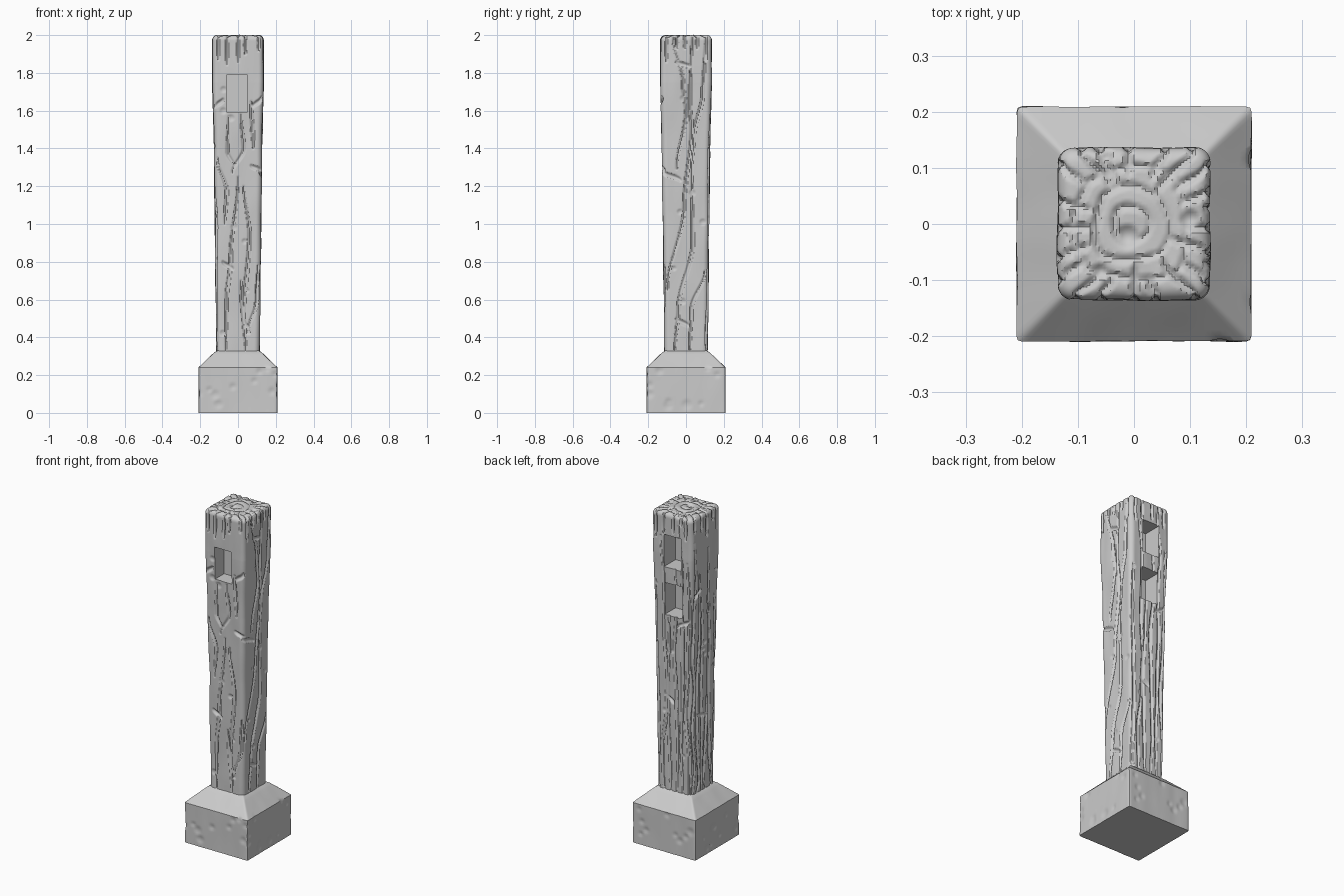
import bpy, bmesh, math, random
from mathutils import Vector, Matrix, noise, kdtree
from mathutils.geometry import interpolate_bezier

random.seed(7)
if "Cube" in bpy.data.objects:
    bpy.data.objects.remove(bpy.data.objects["Cube"])

grey = bpy.data.materials.new("weathered_grey")
grey.use_nodes = True
grey.diffuse_color = (0.6, 0.6, 0.6, 1)
grey.node_tree.nodes["Principled BSDF"].inputs["Base Color"].default_value = (0.6, 0.6, 0.6, 1)

TOP = 2.0


def ramp(z, keys):
    """Piecewise linear half width over height."""
    for (za, ha), (zb, hb) in zip(keys, keys[1:]):
        if z <= zb:
            return ha + (hb - ha) * max(0, (z - za) / (zb - za))
    return keys[-1][1]


def post_half(z):
    return ramp(z, [(0.28, 0.114), (1, 0.122), (1.4, 0.127), (1.75, 0.136), (2, 0.136)])


def base_half(z):
    return ramp(z, [(0, 0.209), (0.24, 0.209), (0.33, 0.115)])


def turn(side):
    """Sides run front, +x, back, -x."""
    return Matrix.Rotation(side * math.pi / 2, 3, 'Z')


def rounded(p, half, top, r):
    """Round a box point; give the surface point and its outward normal."""
    k = half - r
    inner = Vector((max(-k, min(k, p.x)), max(-k, min(k, p.y)), min(p.z, top - r)))
    n = (p - inner).normalized()
    return inner + n * r, n


class Carving:
    """Collects groove and dent samples, then tells how deep to press a point."""
    def __init__(self):
        self.marks = []

    def dent(self, p, width, depth):
        self.marks.append((p, width, depth))

    def line(self, points, width, depth, place):
        for i, (a, b) in enumerate(zip(points, points[1:])):
            a, b = Vector((*a, 0)), Vector((*b, 0))
            lift = Vector((0, (b.y - a.y) / 3, 0))
            count = max(4, int((b - a).length / 0.003))
            for j, q in enumerate(interpolate_bezier(a, a + lift, b - lift, b, count)):
                t = (i + j / count) / (len(points) - 1)
                fade = 0.55 + 0.45 * math.sin(math.pi * min(1, t))
                self.dent(place(q.x, q.y), width * fade, depth * fade)

    def ready(self):
        self.tree = kdtree.KDTree(len(self.marks))
        for i, m in enumerate(self.marks):
            self.tree.insert(m[0], i)
        self.tree.balance()
        self.reach = max(m[1] for m in self.marks)

    def depth(self, p):
        press = 0
        for _, i, d in self.tree.find_range(p, self.reach):
            _, w, deep = self.marks[i]
            if d < w:
                press = max(press, deep * (1 - (d / w) ** 2))
        return press


def block(name, half, z0, z1, n, m, r, carving, wobble):
    """Square block of fine quads, rounded, then pressed in by the carving."""
    bm = bmesh.new()
    ring = [(i / n * 2 - 1, -1) for i in range(n)]
    cells = [tuple(turn(s) @ Vector((*p, 0)))[:2] for s in range(4) for p in ring]

    def vert(x, y, z):
        h = half(z)
        p, nrm = rounded(Vector((x * h, y * h, z)), h, z1, r)
        push = carving.depth(p) + wobble * noise.noise(Vector((p.x * 14, p.y * 14, p.z * 5)))
        return bm.verts.new(p - nrm * push)

    rows = [[vert(x, y, z0 + (z1 - z0) * j / m) for x, y in cells] for j in range(m + 1)]
    for low, high in zip(rows, rows[1:]):
        for i in range(4 * n):
            k = (i + 1) % (4 * n)
            bm.faces.new((low[i], low[k], high[k], high[i]))
    bm.faces.new(rows[0][::-1])
    # top cap shares the last row as its rim
    rim = {(round((x + 1) * n / 2), round((y + 1) * n / 2)): v for (x, y), v in zip(cells, rows[-1])}
    cap = [[rim.get((i, j)) or vert(i / n * 2 - 1, j / n * 2 - 1, z1)
            for j in range(n + 1)] for i in range(n + 1)]
    for i in range(n):
        for j in range(n):
            bm.faces.new((cap[i][j], cap[i + 1][j], cap[i + 1][j + 1], cap[i][j + 1]))
    mesh = bpy.data.meshes.new(name)
    bm.to_mesh(mesh)
    bm.free()
    mesh.materials.append(grey)
    obj = bpy.data.objects.new(name, mesh)
    bpy.context.collection.objects.link(obj)
    return obj


def on_side(side):
    def place(u, z):
        h = post_half(z)
        p, _ = rounded(turn(side) @ Vector((max(-h, min(h, u)), -h, z)), h, TOP, 0.028)
        return p
    return place


def on_top(x, y):
    h = post_half(TOP)
    return rounded(Vector((max(-h, min(h, x)), max(-h, min(h, y)), TOP)), h, TOP, 0.028)[0]


# long grain cracks, as (across, height) on the front and +x sides
grain = {
    0: [[(-.05, 1.57), (-.055, 1.38), (-.02, 1.3)], [(.015, 1.58), (.03, 1.4), (-.03, 1.27)],
        [(-.11, 1.35), (-.06, 1.17), (-.07, 1)], [(0, 1.25), (-.04, .8), (-.06, .6), (-.065, .33)],
        [(.03, 1.2), (.06, .95), (.03, .5), (.06, .42)], [(.11, .78), (.1, .6), (.05, .42)],
        [(.015, .7), (.04, .33)], [(.07, 1.65), (.08, 1.4)]],
    1: [[(-.07, 2), (-.015, 1.74), (0, 1.6), (-.05, 1.29)],
        [(.03, 2), (.02, 1.66), (.03, 1.5), (-.01, 1.1), (-.1, .65)],
        [(.1, 1.95), (.09, 1.7), (.04, 1.45), (.03, 1.3)],
        [(.03, 1.3), (.035, .9), (-.04, .55), (-.06, .33)], [(.1, .75), (.03, .55), (.02, .33)]],
}
# the other two sides get wandering cracks
for side in (2, 3):
    grain[side] = []
    for lane in range(6):
        u, z, path = -0.1 + lane * 0.04, random.uniform(1.4, 1.95), []
        while z > 0.32:
            path.append((u + random.uniform(-0.02, 0.02), z))
            z -= random.uniform(0.2, 0.35)
        grain[side].append(path + [(u, 0.32)])

# short slanting nicks as side, start, end
nicks = [(0, (.08, 1.62), (.13, 1.67)), (0, (.07, 1.31), (.13, 1.28)), (0, (-.12, 1.62), (-.08, 1.66)),
         (0, (-.08, .8), (-.03, .76)), (1, (-.13, 1.28), (-.03, 1.23)), (1, (-.05, 1.86), (.02, 1.83)),
         (1, (-.05, .5), (.01, .46)), (2, (.04, 1.33), (.11, 1.38)), (2, (-.05, .9), (0, .86)),
         (3, (-.06, .8), (.03, .76)), (3, (-.1, 1.5), (-.05, 1.55))]

wood = Carving()
for side, paths in grain.items():
    for path in paths:
        wood.line(path, 0.011, 0.010, on_side(side))
for side, a, b in nicks:
    wood.line([a, b], 0.014, 0.013, on_side(side))

# end-grain splits run in from each top edge and a little way down the side
for side in range(4):
    for lane in range(5):
        u = -0.1 + lane * 0.05 + random.uniform(-0.012, 0.012)
        wood.line([(u, 2), (u, random.uniform(1.84, 1.95))], 0.010, 0.010, on_side(side))
        rim_point = turn(side) @ Vector((u, -0.136, 0))
        stop = rim_point * random.uniform(0.4, 0.7)
        wood.line([rim_point.xy, stop.xy], 0.009, 0.010, on_top)

# growth rings, squarer towards the rim
for radius in (0.032, 0.066, 0.1):
    loop = []
    for i in range(49):
        a = i * math.tau / 48
        square = 1 / max(abs(math.cos(a)), abs(math.sin(a)))
        r = radius * (1 + (square - 1) * radius * 3 + 0.06 * math.sin(3 * a + radius * 40))
        loop.append((r * math.cos(a) - 0.005, r * math.sin(a)))
    wood.line(loop, 0.008, 0.008, on_top)

# knots and dents
for x, y, w in ((-.012, -.022, .022), (.1, .008, .02), (-.05, .125, .014), (-.06, -.085, .015)):
    wood.dent(on_top(x, y), w, 0.012)
for side in range(4):
    for _ in range(7):
        wood.dent(on_side(side)(random.uniform(-.11, .11), random.uniform(.4, 1.85)), random.uniform(.012, .02), .006)
wood.ready()
post = block("wooden_post", post_half, 0.28, TOP, 52, 344, 0.028, wood, 0.004)

# chipped stone footing
stone = Carving()
for side in range(4):
    for _ in range(9):
        p = turn(side) @ Vector((random.uniform(-.2, .2), -.209, random.uniform(.03, .24)))
        stone.dent(p, random.uniform(.015, .03), .005)
stone.ready()
footing = block("stone_footing", base_half, 0, 0.33, 44, 33, 0.008, stone, 0.002)

# rail sockets: one in front, two behind
for y, z, deep in ((-0.135, 1.69, 0.09), (0.135, 1.77, 0.11), (0.135, 1.48, 0.11)):
    bpy.ops.mesh.primitive_cube_add(size=1, location=(-0.005, y, z))
    cutter = bpy.context.object
    cutter.name = "socket_cutter"
    cutter.scale = (0.112, deep * 2, 0.195)
    cutter.hide_render = True
    cutter.data.materials.append(grey)
    cut = post.modifiers.new("socket", 'BOOLEAN')
    cut.operation, cut.solver, cut.object = 'DIFFERENCE', 'EXACT', cutter
    bpy.context.view_layer.objects.active = post
    bpy.ops.object.modifier_apply(modifier=cut.name)
    bpy.data.objects.remove(cutter)

for obj in (post, footing):
    bpy.ops.object.select_all(action='DESELECT')
    obj.select_set(True)
    bpy.context.view_layer.objects.active = obj
    bpy.ops.object.shade_smooth_by_angle(angle=math.radians(40))
